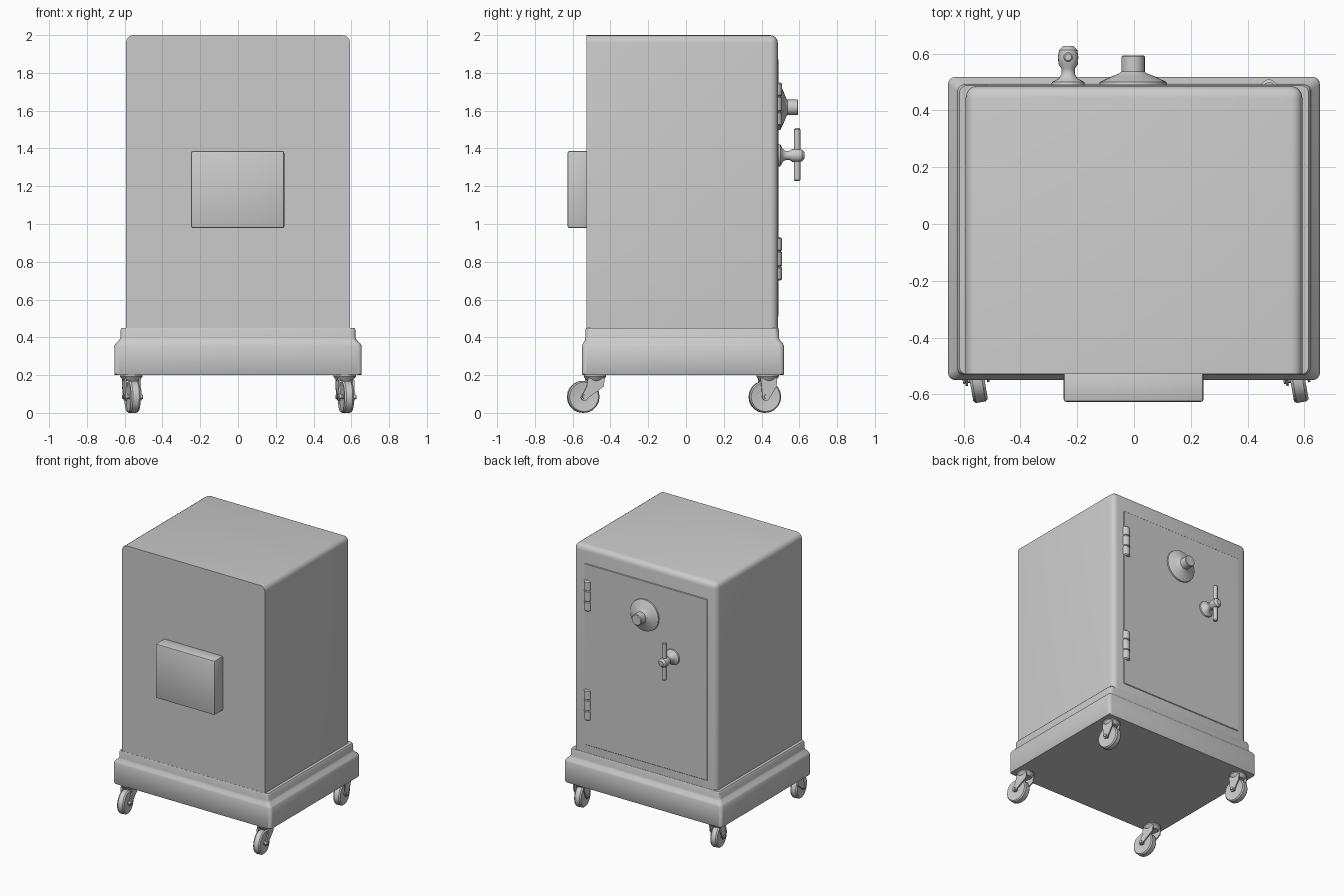
import bpy, bmesh, math
from mathutils import Matrix, Vector

if "Cube" in bpy.data.objects:
    bpy.data.objects.remove(bpy.data.objects["Cube"])


def finish(name, bm, mat=None, smooth=True):
    if mat is not None:
        bm.transform(mat)
    bmesh.ops.recalc_face_normals(bm, faces=bm.faces)
    me = bpy.data.meshes.new(name)
    bm.to_mesh(me)
    bm.free()
    ob = bpy.data.objects.new(name, me)
    bpy.context.collection.objects.link(ob)
    if smooth:
        bpy.ops.object.select_all(action='DESELECT')
        ob.select_set(True)
        bpy.context.view_layer.objects.active = ob
        bpy.ops.object.shade_smooth_by_angle(angle=math.radians(35))
    return ob


def box(name, lo, hi, bevel=0.0, segs=2, keep=None):
    """Box from corner to corner; keep(edge) picks the bevelled edges."""
    bm = bmesh.new()
    bmesh.ops.create_cube(bm, size=1)
    for v in bm.verts:
        v.co = Vector([lo[i] + (v.co[i] + 0.5) * (hi[i] - lo[i]) for i in range(3)])
    if bevel:
        edges = [e for e in bm.edges if keep is None or keep(e)]
        bmesh.ops.bevel(bm, geom=edges, offset=bevel, segments=segs,
                        profile=0.5, affect='EDGES')
    return finish(name, bm)


def bridge(bm, rings):
    for a, b in zip(rings, rings[1:]):
        n = len(a)
        for i in range(n):
            bm.faces.new((a[i], a[(i + 1) % n], b[(i + 1) % n], b[i]))
    bm.faces.new(rings[0])
    bm.faces.new(rings[-1])


def lathe(name, prof, mat, n=20):
    """Revolve (radius, height) points about local z, capped at both ends."""
    bm = bmesh.new()
    rings = [[bm.verts.new((r * math.cos(2 * math.pi * i / n),
                            r * math.sin(2 * math.pi * i / n), h))
              for i in range(n)] for r, h in prof]
    bridge(bm, rings)
    return finish(name, bm, mat)


def prism(name, pts, x0, x1, mat):
    """Extrude a (y, z) outline along x."""
    bm = bmesh.new()
    bridge(bm, [[bm.verts.new((x, y, z)) for y, z in pts] for x in (x0, x1)])
    return finish(name, bm, mat)


def rounded_rect(xh, y0, y1, r, z, k=4):
    pts = []
    for cx, cy, a0 in ((xh - r, y1 - r, 0), (r - xh, y1 - r, 90),
                       (r - xh, y0 + r, 180), (xh - r, y0 + r, 270)):
        for i in range(k + 1):
            a = math.radians(a0 + 90 * i / k)
            pts.append((cx + r * math.cos(a), cy + r * math.sin(a), z))
    return pts


# Cabinet, rounded on top sides and around the door side
def cabinet_edges(e):
    front = all(v.co.y < -0.5 for v in e.verts)
    bottom = all(v.co.z < 0.5 for v in e.verts)
    return not (front or bottom)


box("cabinet", (-0.593, -0.528, 0.44), (0.593, 0.486, 2.0), 0.04, 4, cabinet_edges)

# Stepped plinth
bm = bmesh.new()
steps = ((0.652, -0.547, 0.515, 0.20), (0.655, -0.55, 0.518, 0.205),
         (0.655, -0.55, 0.518, 0.355), (0.648, -0.546, 0.513, 0.368),
         (0.628, -0.535, 0.497, 0.385), (0.622, -0.532, 0.492, 0.40),
         (0.622, -0.532, 0.492, 0.44), (0.615, -0.529, 0.488, 0.45))
bridge(bm, [[bm.verts.new(p) for p in rounded_rect(xh, y0, y1, 0.025, z)]
            for xh, y0, y1, z in steps])
finish("plinth", bm)

# Box on the front panel
box("front_box", (-0.248, -0.627, 0.978), (0.245, -0.52, 1.386), 0.01, 2)

# Door and hinges
box("door", (-0.52, 0.46, 0.51), (0.50, 0.491, 1.87), 0.003, 1)
for label, z in (("lower", 0.70), ("upper", 1.52)):
    prof = [(0.02, 0), (0.03, 0.008), (0.03, 0.068), (0.025, 0.072), (0.025, 0.076),
            (0.03, 0.08), (0.03, 0.15), (0.025, 0.154), (0.025, 0.158),
            (0.03, 0.162), (0.03, 0.222), (0.02, 0.23)]
    lathe(label + "_hinge", prof, Matrix.Translation((0.476, 0.479, z)), 14)

# Dial and handle, turned about the y axis
to_back = Matrix.Rotation(math.radians(-90), 4, 'X')
lathe("dial", [(0.12, 0), (0.118, 0.012), (0.08, 0.03), (0.048, 0.043),
               (0.041, 0.05), (0.041, 0.102), (0.037, 0.106)],
      Matrix.Translation((-0.003, 0.488, 1.617)) @ to_back, 24)
hub = Matrix.Translation((-0.232, 0.488, 1.363)) @ to_back
lathe("handle_hub", [(0.06, 0), (0.057, 0.012), (0.033, 0.025), (0.024, 0.04),
                     (0.024, 0.06), (0.034, 0.075), (0.036, 0.1), (0.032, 0.125),
                     (0.018, 0.139)], hub)
lathe("handle_bar", [(0.012, 0), (0.017, 0.006), (0.017, 0.274), (0.012, 0.28)],
      Matrix.Translation((-0.232, 0.588, 1.227)), 12)

# Four casters: swivel plate, fork, wheel and axle
to_side = Matrix.Rotation(math.radians(90), 4, 'Y')
for end, y, trail in (("front", -0.482, -0.063), ("rear", 0.432, -0.015)):
    for side, sx in (("left", -1), ("right", 1)):
        tag = end + "_" + side
        base = (Matrix.Translation((sx * 0.565, y, 0))
                @ Matrix.Rotation(math.radians(10), 4, 'Z'))
        lathe(tag + "_swivel", [(0.06, 0.205), (0.06, 0.192), (0.05, 0.178),
                                (0.042, 0.168)], base, 16)
        outline = [(-0.045, 0.185), (0.045, 0.185), (0.04, 0.14),
                   (trail + 0.02, 0.08), (trail + 0.01, 0.066),
                   (trail - 0.01, 0.066), (trail - 0.02, 0.08),
                   (min(-0.04, trail + 0.012), 0.14)]
        for s in (-1, 1):
            prism(tag + "_fork", outline, s * 0.034, s * 0.043, base)
        at = base @ Matrix.Translation((0, trail, 0.085)) @ to_side
        lathe(tag + "_wheel", [(0.035, -0.02), (0.06, -0.024), (0.078, -0.026),
                               (0.085, -0.017), (0.085, 0.017), (0.078, 0.026),
                               (0.06, 0.024), (0.035, 0.02)], at, 20)
        lathe(tag + "_axle", [(0.012, -0.05), (0.012, 0.05)], at, 10)
